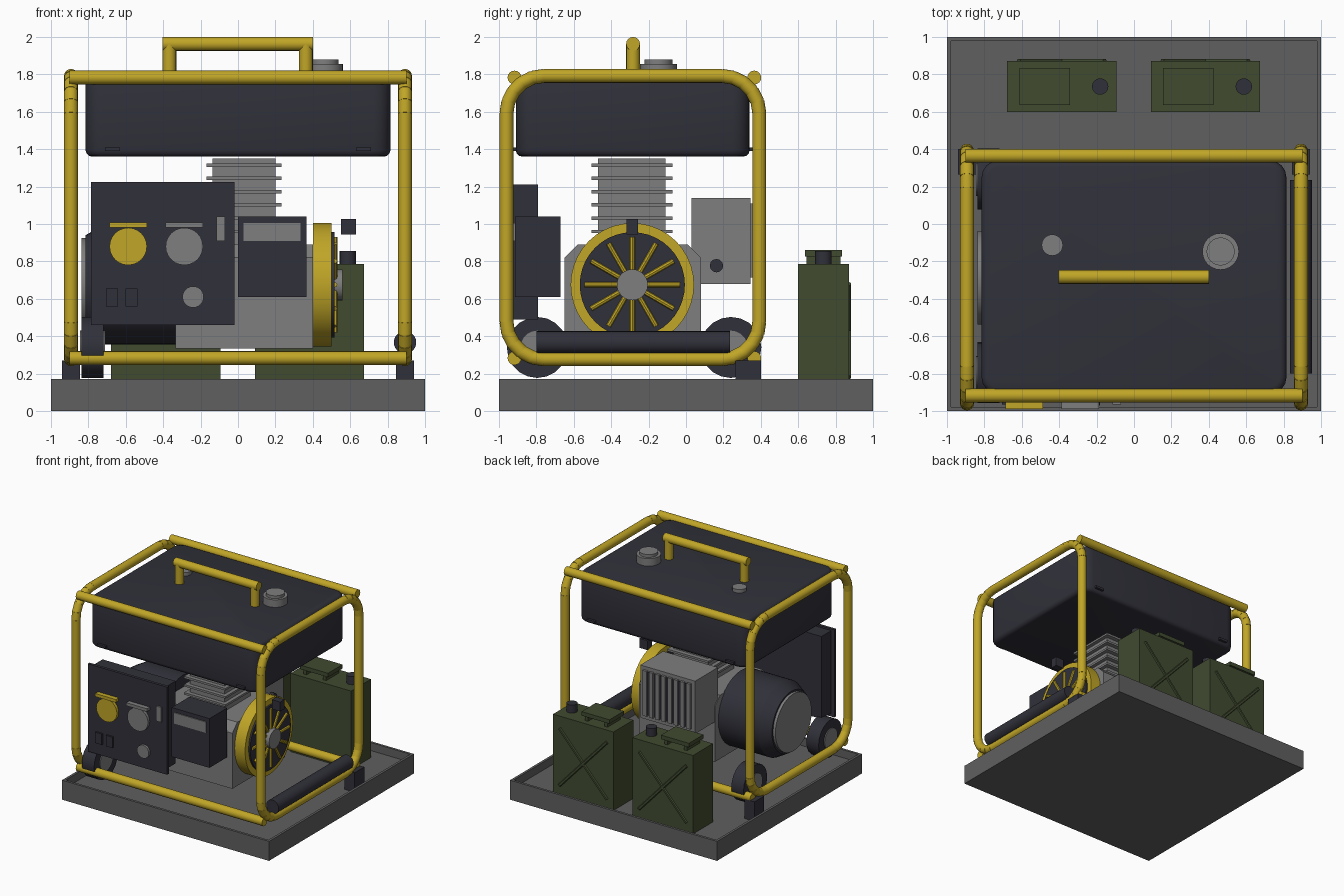
import bpy, bmesh, math
from mathutils import Vector, Matrix

if "Cube" in bpy.data.objects:
    bpy.data.objects.remove(bpy.data.objects["Cube"])


def mat(name, r, g, b):
    m = bpy.data.materials.new(name)
    m.diffuse_color = (r, g, b, 1)
    m.use_nodes = True
    m.node_tree.nodes["Principled BSDF"].inputs["Base Color"].default_value = m.diffuse_color
    return m


YELLOW = mat("yellow paint", 0.53, 0.38, 0.02)
DARK = mat("dark navy", 0.030, 0.030, 0.042)
STEEL = mat("mid grey", 0.21, 0.21, 0.21)
TRAY = mat("tray grey", 0.115, 0.115, 0.115)
GREEN = mat("olive green", 0.052, 0.070, 0.030)


def finish(bm, name, m, smooth=False):
    bmesh.ops.recalc_face_normals(bm, faces=bm.faces)
    me = bpy.data.meshes.new(name)
    bm.to_mesh(me)
    bm.free()
    me.materials.append(m)
    ob = bpy.data.objects.new(name, me)
    bpy.context.collection.objects.link(ob)
    if smooth:
        bpy.ops.object.select_all(action='DESELECT')
        ob.select_set(True)
        bpy.context.view_layer.objects.active = ob
        bpy.ops.object.shade_smooth_by_angle(angle=math.radians(35))
    return ob


def add_box(bm, x, y, z):
    """Box from three (low, high) ranges."""
    c = [(a + b) / 2 for a, b in (x, y, z)]
    s = [b - a for a, b in (x, y, z)]
    return bmesh.ops.create_cube(bm, size=1, matrix=Matrix.Translation(c) @ Matrix.Diagonal((*s, 1)))


def box(name, m, x, y, z, bevel=0, segs=1):
    bm = bmesh.new()
    add_box(bm, x, y, z)
    if bevel:
        bmesh.ops.bevel(bm, geom=bm.edges[:], offset=bevel, segments=segs, affect='EDGES', profile=0.5)
    return finish(bm, name, m, segs > 1)


def add_rod(bm, a, b, r, r2=None, n=24):
    a, b = Vector(a), Vector(b)
    rot = (b - a).to_track_quat('Z', 'Y').to_matrix().to_4x4()
    bmesh.ops.create_cone(bm, cap_ends=True, segments=n, radius1=r, radius2=r if r2 is None else r2,
                          depth=(b - a).length, matrix=Matrix.Translation((a + b) / 2) @ rot)


def rod(name, m, a, b, r, r2=None, n=24):
    bm = bmesh.new()
    add_rod(bm, a, b, r, r2, n)
    return finish(bm, name, m, True)


# Tray with raised rim
bm = bmesh.new()
add_box(bm, (-1, 1), (-1, 1), (0, 0.17))
bm.faces.ensure_lookup_table()
top = max(bm.faces, key=lambda f: f.calc_center_median().z)
bmesh.ops.inset_region(bm, faces=[top], thickness=0.03)
inner = bmesh.ops.extrude_face_region(bm, geom=[top])['geom']
bmesh.ops.translate(bm, vec=(0, 0, -0.07), verts=[v for v in inner if isinstance(v, bmesh.types.BMVert)])
if top.is_valid:
    bmesh.ops.delete(bm, geom=[top], context='FACES_ONLY')
finish(bm, "tray", TRAY)

# Side hoops: rounded rectangles made of short tubes
R, T = 0.2, 0.037
Y0, Y1, Z0, Z1 = -0.96, 0.392, 0.277, 1.792
for side in (-1, 1):
    pts = []
    for k, (cy, cz) in enumerate([(Y1 - R, Z1 - R), (Y0 + R, Z1 - R), (Y0 + R, Z0 + R), (Y1 - R, Z0 + R)]):
        for i in range(6):
            t = math.radians(90 * k + 18 * i)
            pts.append((0.893 * side, cy + R * math.cos(t), cz + R * math.sin(t)))
    bm = bmesh.new()
    for i, p in enumerate(pts):
        add_rod(bm, p, pts[(i + 1) % len(pts)], T, n=16)
        bmesh.ops.create_icosphere(bm, subdivisions=2, radius=T * 0.97, matrix=Matrix.Translation(p))
    finish(bm, "side_hoop", YELLOW, True)
    # Rear foot under each hoop
    box("foot", DARK, (0.893 * side - 0.048, 0.893 * side + 0.048), (0.265, 0.4), (0.1, 0.27))

# Cross bars joining the hoops
for y in (-0.917, 0.365):
    for z in (0.283, 1.783):
        rod("cross_bar", YELLOW, (-0.9, y, z), (0.9, y, z), T, n=16)

# Lifting handle
rod("handle_grip", YELLOW, (-0.405, -0.283, 1.963), (0.4, -0.283, 1.963), T, n=16)
for x in (-0.367, 0.363):
    rod("handle_post", YELLOW, (x, -0.283, 1.76), (x, -0.283, 1.963), T, n=16)

# Fuel tank with rounded corners and softer top and bottom edges
bm = bmesh.new()
add_box(bm, (-0.815, 0.815), (-0.91, 0.34), (1.36, 1.79))
up = [e for e in bm.edges if abs(e.verts[0].co.z - e.verts[1].co.z) > 0.1]
bmesh.ops.bevel(bm, geom=up, offset=0.09, segments=4, affect='EDGES', profile=0.5)
rim = [e for e in bm.edges if abs(e.verts[0].co.z - e.verts[1].co.z) < 0.01]
bmesh.ops.bevel(bm, geom=rim, offset=0.035, segments=3, affect='EDGES', profile=0.5)
finish(bm, "fuel_tank", DARK, True)
for x in (-0.67, 0.67):
    for y in (-0.91, 0.34):
        box("tank_tab", DARK, (x - 0.04, x + 0.04), (y - 0.02, y + 0.02), (1.39, 1.41))
rod("fuel_cap_base", STEEL, (0.463, -0.147, 1.78), (0.463, -0.147, 1.855), 0.098)
rod("fuel_cap_top", STEEL, (0.463, -0.147, 1.85), (0.463, -0.147, 1.88), 0.075)
rod("fuel_gauge", STEEL, (-0.437, -0.113, 1.78), (-0.437, -0.113, 1.82), 0.057)

# Control panel
box("panel_plate", DARK, (-0.785, -0.02), (-0.95, -0.925), (0.46, 1.225))
box("panel_housing", DARK, (-0.755, -0.05), (-0.93, -0.79), (0.49, 1.21))
for x, m in ((-0.587, YELLOW), (-0.287, STEEL)):
    rod("socket", m, (x, -0.94, 0.88), (x, -0.975, 0.88), 0.1)
    box("socket_cover", m, (x - 0.1, x + 0.1), (-0.99, -0.94), (0.98, 1.007))
rod("dial", STEEL, (-0.24, -0.94, 0.61), (-0.24, -0.97, 0.61), 0.057)
box("breaker", STEEL, (-0.115, -0.07), (-0.965, -0.94), (0.91, 1.04))
for x in (-0.673, -0.57):
    box("switch", DARK, (x - 0.032, x + 0.032), (-0.965, -0.94), (0.56, 0.655))

# Side control box with label plate
box("control_box", DARK, (0, 0.365), (-0.915, -0.67), (0.61, 1.04))
box("control_label", STEEL, (0.03, 0.335), (-0.923, -0.91), (0.91, 1.005))

# Crankcase with chamfered top edges
bm = bmesh.new()
add_box(bm, (-0.335, 0.4), (-0.65, 0.08), (0.335, 0.89))
edges = [e for e in bm.edges if all(v.co.z > 0.8 for v in e.verts)
         and abs(e.verts[0].co.x - e.verts[1].co.x) > 0.1]
bmesh.ops.bevel(bm, geom=edges, offset=0.07, segments=1, affect='EDGES')
finish(bm, "crankcase", STEEL)

# Finned cylinder
box("cylinder_core", STEEL, (-0.135, 0.2), (-0.47, -0.11), (0.87, 1.35))
for i in range(6):
    z = 0.96 + 0.071 * i
    box("cooling_fin", STEEL, (-0.168, 0.232), (-0.505, -0.072), (z - 0.009, z + 0.009))

# Flywheel: open ring, dark disc, spokes and hub
CY, CZ = -0.287, 0.675
bm = bmesh.new()
N = 40
loops = []
for r, x in ((0.33, 0.4), (0.33, 0.5), (0.28, 0.5), (0.28, 0.4)):
    loops.append([bm.verts.new((x, CY + r * math.cos(2 * math.pi * i / N), CZ + r * math.sin(2 * math.pi * i / N)))
                  for i in range(N)])
for k in range(4):
    a, b = loops[k], loops[(k + 1) % 4]
    for i in range(N):
        j = (i + 1) % N
        bm.faces.new((a[i], a[j], b[j], b[i]))
finish(bm, "flywheel_ring", YELLOW, True)
rod("flywheel_disc", DARK, (0.4, CY, CZ), (0.515, CY, CZ), 0.281, n=40)
bm = bmesh.new()
for i in range(12):
    t = math.pi / 6 * i
    d = Vector((0, math.cos(t), math.sin(t)))
    c = Vector((0.517, CY, CZ))
    add_rod(bm, c + d * 0.06, c + d * 0.255, 0.014, n=8)
finish(bm, "flywheel_spokes", YELLOW, True)
rod("flywheel_hub", STEEL, (0.5, CY, CZ), (0.56, CY, CZ), 0.083)
box("starter_grip", DARK, (0.55, 0.63), (CY - 0.03, CY + 0.03), (0.945, 1.027))

# Alternator
rod("alternator_body", DARK, (-0.72, CY, CZ), (-0.33, CY, CZ), 0.32, n=32)
rod("alternator_taper", DARK, (-0.72, CY, CZ), (-0.815, CY, CZ), 0.32, 0.265, n=32)
rod("alternator_end", STEEL, (-0.8, CY, CZ), (-0.838, CY, CZ), 0.25, n=32)

# Exhaust box with vertical ribs
box("exhaust_box", STEEL, (-0.33, 0.2), (0.03, 0.345), (0.68, 1.14))
box("exhaust_grille_back", DARK, (-0.29, 0.16), (0.34, 0.35), (0.72, 1.1))
for i in range(8):
    x = -0.275 + 0.06 * i
    box("exhaust_rib", STEEL, (x - 0.019, x + 0.019), (0.34, 0.365), (0.715, 1.11))
rod("choke_knob", DARK, (0.19, 0.163, 0.777), (0.24, 0.163, 0.777), 0.036, n=12)

# Wheels and carrying bar
for y in (-0.795, 0.24):
    rod("wheel", DARK, (-0.838, y, 0.34), (-0.72, y, 0.34), 0.163, n=20)
    rod("wheel_hub", STEEL, (-0.846, y, 0.34), (-0.712, y, 0.34), 0.09, n=20)
rod("carrying_bar", DARK, (0.893, -0.8, 0.367), (0.893, 0.235, 0.367), 0.06)

# Fuel cans with handle, cap and pressed cross on the back
for x0 in (-0.678, 0.09):
    x1 = x0 + 0.584
    box("can_body", GREEN, (x0, x1), (0.598, 0.872), (0.1, 0.785))
    box("can_handle", GREEN, (x0 + 0.065, x0 + 0.335), (0.635, 0.835), (0.825, 0.86))
    for hx in (x0 + 0.09, x0 + 0.28):
        box("can_handle_leg", GREEN, (hx, hx + 0.03), (0.645, 0.825), (0.78, 0.83))
    rod("can_cap", DARK, (x0 + 0.497, 0.735, 0.78), (x0 + 0.497, 0.735, 0.855), 0.044, n=16)
    bm = bmesh.new()
    for s in (-1, 1):
        xm = (x0 + x1) / 2
        add_rod(bm, (xm - 0.23 * s, 0.868, 0.18), (xm + 0.23 * s, 0.868, 0.68), 0.016, n=6)
    finish(bm, "can_cross", GREEN)
